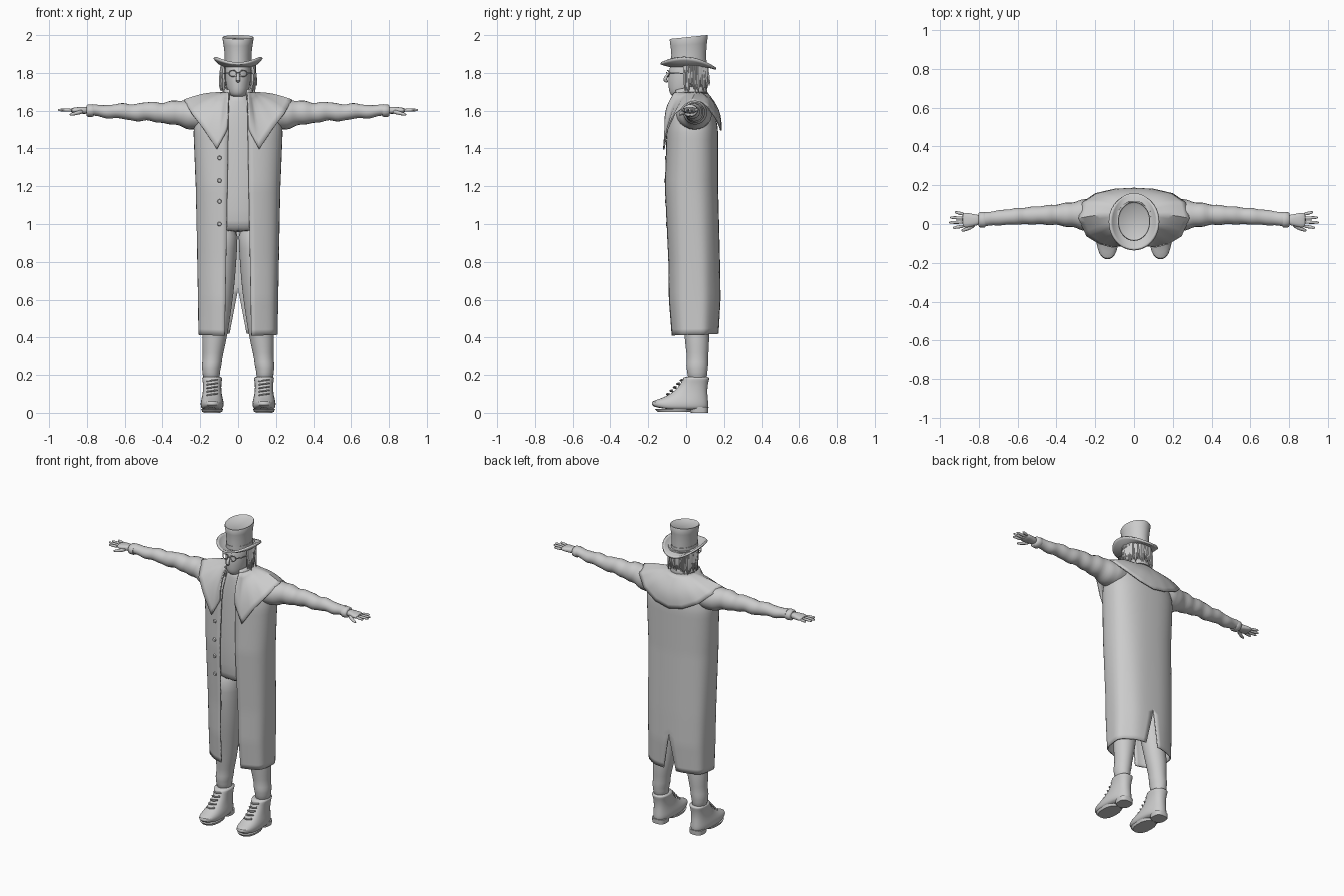
import bpy, bmesh, math, random
from mathutils import Vector, Matrix

cube = bpy.data.objects.get("Cube")
if cube:
    bpy.data.objects.remove(cube)
random.seed(4)

clay = bpy.data.materials.new("light grey")
clay.use_nodes = True
GREY = (0.6, 0.6, 0.6, 1)
clay.diffuse_color = GREY
clay.node_tree.nodes["Principled BSDF"].inputs["Base Color"].default_value = GREY
made = []


def finish(name, bm, subsurf=0, thick=0):
    bmesh.ops.remove_doubles(bm, verts=bm.verts, dist=0.0001)
    bmesh.ops.recalc_face_normals(bm, faces=bm.faces)
    mesh = bpy.data.meshes.new(name)
    bm.to_mesh(mesh)
    bm.free()
    mesh.materials.append(clay)
    obj = bpy.data.objects.new(name, mesh)
    bpy.context.collection.objects.link(obj)
    if thick:
        mod = obj.modifiers.new("thickness", 'SOLIDIFY')
        mod.thickness, mod.offset = thick, 0
    if subsurf:
        obj.modifiers.new("smooth", 'SUBSURF').levels = subsurf
        obj.modifiers["smooth"].render_levels = subsurf
    made.append(obj)
    return obj


def bridge(bm, rows, closed=True, caps=True):
    """Skin a list of point rows with quads."""
    vs = [[bm.verts.new(p) for p in row] for row in rows]
    n = len(vs[0])
    for a, b in zip(vs, vs[1:]):
        for i in range(n if closed else n - 1):
            j = (i + 1) % n
            bm.faces.new((a[i], a[j], b[j], b[i]))
    if caps:
        bm.faces.new(vs[0])
        bm.faces.new(vs[-1])


def spow(v, p):
    return math.copysign(abs(v) ** p, v)


def ring(c, a, b, n=20, p=1.0):
    """Superellipse around c with half axes a and b."""
    c, a, b = Vector(c), Vector(a), Vector(b)
    ts = [2 * math.pi * i / n for i in range(n)]
    return [c + a * spow(math.cos(t), p) + b * spow(math.sin(t), p) for t in ts]


def level(x, z, rx, front, back, p=1.0, n=20):
    return ring((x, (front + back) / 2, z), (rx, 0, 0), (0, (back - front) / 2, 0), n, p)


def tube(bm, pts, radii, n=6):
    pts = [Vector(p) for p in pts]
    rows = []
    for i, p in enumerate(pts):
        d = (pts[min(i + 1, len(pts) - 1)] - pts[max(i - 1, 0)]).normalized()
        a = d.orthogonal().normalized()
        ref = Vector((0, 0, 1)) if abs(d.z) < 0.7 else Vector((0, 1, 0))
        a = d.cross(ref).normalized()
        rows.append(ring(p, a * radii[i], d.cross(a) * radii[i], n))
    bridge(bm, rows)


def table(rows, x):
    """Linear lookup in rows sorted by their first column."""
    x = min(max(x, rows[0][0]), rows[-1][0])
    for a, b in zip(rows, rows[1:]):
        if x <= b[0]:
            t = (x - a[0]) / (b[0] - a[0])
            return [u + (v - u) * t for u, v in zip(a, b)][1:]


# ---- long coat: open front, slit at the back ----
COAT = [(0.41, .205, -.075, .168), (0.6, .208, -.09, .178), (0.8, .212, -.092, .175),
        (1.2, .22, -.11, .165), (1.5, .232, -.1, .165), (1.58, .215, -.088, .15),
        (1.63, .17, -.065, .125), (1.67, .09, -.055, .1)]
POW = 0.8


def coat_point(side, z, t):
    rx, front, back = table(COAT, z)
    edge = .048 + .022 * (1.67 - z) / 1.26
    gap = max(0, (.65 - z) / .24) * .045
    lo = math.asin((edge / rx) ** (1 / POW))
    hi = math.pi - math.asin((gap / rx) ** (1 / POW))
    a = lo + (hi - lo) * t
    low = max(0, (1.3 - z) / 0.9)
    fold = 1 + .025 * low * math.sin(a * 7 + side) * math.sin(a)
    y = (front + back) / 2 - (back - front) / 2 * spow(math.cos(a), POW) * fold
    return Vector((side * rx * spow(math.sin(a), POW) * fold, y, z + .02 * t * max(0, low - .5)))


bm = bmesh.new()
for side in (-1, 1):
    bridge(bm, [[coat_point(side, .41 + 1.26 * r / 40, c / 24) for c in range(25)]
                for r in range(41)], closed=False, caps=False)
finish("long_coat", bm, thick=.008)

bm = bmesh.new()
for z in (1.0, 1.12, 1.23, 1.35):
    p = coat_point(-1, z, .015)
    bmesh.ops.create_cone(bm, cap_ends=True, segments=12, radius1=.012, radius2=.009, depth=.01,
                          matrix=Matrix.Translation((-.098, p.y - .004, z)) @ Matrix.Rotation(math.pi / 2, 4, 'X'))
finish("coat_buttons", bm)

# ---- shoulder cape with pointed lapels ----
EDGE = [(.055, -.108, 1.5), (.112, -.118, 1.395), (.18, -.1, 1.5), (.245, -.06, 1.585),
        (.285, .03, 1.655), (.265, .11, 1.625), (.2, .155, 1.565), (.1, .178, 1.515), (0, .183, 1.495)]
bm = bmesh.new()
for side in (-1, 1):
    rows = []
    for k in range(9):
        t = k / 8
        row = []
        for i in range(33):
            f = i / 4
            e = Vector(table([(j, *p) for j, p in enumerate(EDGE)], f))
            a = math.radians(38 + (180 - 38) * f / 8)
            neck = Vector((.08 * math.sin(a), .015 - .095 * math.cos(a), 1.695))
            p = neck.lerp(e, t)
            p.y -= .025 * math.sin(math.pi * t) * math.cos(a)
            p.z += .012 * math.sin(math.pi * t) * math.sin(a)
            row.append((side * p.x, p.y, p.z))
        rows.append(row)
    bridge(bm, rows, closed=False, caps=False)
finish("shoulder_cape", bm, thick=.008)

# standing collar, open at the throat
bm = bmesh.new()
rows = []
for z, rx, ry in ((1.66, .082, .098), (1.695, .076, .09), (1.725, .07, .085)):
    angles = [math.radians(38 + 284 * i / 28) for i in range(29)]
    rows.append([(rx * math.sin(a), .015 - ry * math.cos(a), z - .02 * math.cos(a)) for a in angles])
bridge(bm, rows, closed=False, caps=False)
finish("standing_collar", bm, thick=.008)

# ---- shirt and neck ----
bm = bmesh.new()
bridge(bm, [level(0, *r, p=.85) for r in (
    (.955, .165, -.075, .13), (1.0, .17, -.085, .135), (1.15, .175, -.092, .135), (1.35, .18, -.085, .135),
    (1.52, .17, -.078, .13), (1.6, .13, -.07, .11), (1.65, .07, -.062, .09), (1.7, .058, -.055, .08))])
finish("shirt", bm, 1)

# ---- legs and boots ----
for side, word in ((-1, "right"), (1, "left")):
    bm = bmesh.new()
    rows = []
    for x, z, rx, front, back in ((.14, .16, .045, .01, .11), (.143, .22, .046, .005, .112),
                                  (.14, .25, .054, -.002, .118), (.135, .29, .051, .005, .115),
                                  (.13, .35, .06, -.004, .122), (.122, .42, .068, -.01, .122),
                                  (.108, .55, .074, -.03, .12), (.096, .7, .082, -.055, .12),
                                  (.088, .88, .084, -.07, .125), (.08, 1.0, .085, -.07, .12)):
        rows.append(level(side * x, z, rx, front, back))
    bridge(bm, rows)
    finish(word + "_trouser_leg", bm, 1)

    bm = bmesh.new()
    rows = [level(side * .137, *r, p=.85, n=24) for r in (
        (.014, .05, -.165, .112), (.03, .06, -.185, .118), (.05, .062, -.183, .118), (.07, .058, -.15, .116),
        (.09, .053, -.1, .114), (.115, .049, -.062, .112), (.15, .048, -.03, .115), (.18, .053, -.018, .122),
        (.192, .056, -.016, .126))]
    for row in rows:
        for p in row:
            p.z += .012 * max(0, (-p.y - .1) / .08) if p.z < .06 else 0
    bridge(bm, rows)
    finish(word + "_boot", bm, 1)

    bm = bmesh.new()
    bridge(bm, [level(side * .137, *r, p=.7) for r in ((0, .045, .025, .116), (.03, .048, .02, .118))])
    bridge(bm, [level(side * .137, *r, p=.85) for r in ((.004, .052, -.15, .02), (.02, .058, -.165, .03))])
    finish(word + "_boot_sole", bm)

    bm = bmesh.new()
    for i in range(5):
        y, z = -.098 + .018 * i, .098 + .0185 * i
        tube(bm, [(side * .137 + u * .028, y + .012 * u * u - .004, z + .004 * u) for u in (-1, 0, 1)], [.005] * 3)
    finish(word + "_boot_laces", bm)

# ---- sleeves and hands ----
ARM = [(.14, .035, 1.575, .09, .08), (.22, .045, 1.578, .092, .08), (.3, .048, 1.583, .068, .069),
       (.4, .048, 1.592, .053, .054), (.5, .045, 1.593, .046, .048), (.6, .04, 1.594, .042, .041),
       (.7, .032, 1.598, .038, .034), (.77, .025, 1.6, .035, .029)]
for side, word in ((-1, "right"), (1, "left")):
    bm = bmesh.new()
    rows = []
    for i in range(43):
        x = .14 + .63 * i / 42
        y, z, ry, rz = table(ARM, x)
        k = 1 + .04 * math.sin(x * 75) * min(1, (x - .14) * 5)
        rows.append(ring((side * x, y, z + .004 * math.sin(x * 43)), (0, ry * k, 0), (0, 0, rz * k)))
    bridge(bm, rows)
    finish(word + "_sleeve", bm)

    bm = bmesh.new()
    bridge(bm, [ring((side * x, .022, 1.6), (0, r * 1.2, 0), (0, 0, r))
                for x, r in ((.765, .031), (.775, .034), (.797, .032), (.803, .026))])
    finish(word + "_cuff", bm)

    bm = bmesh.new()
    bridge(bm, [ring((side * x, y, 1.602), (0, w, 0), (0, 0, h), 16, .8) for x, y, w, h in (
        (.79, .022, .026, .02), (.825, .02, .03, .019), (.86, .02, .04, .016), (.888, .02, .038, .011))])
    for y0, y1, tip in ((-.01, -.02, .935), (.01, .008, .955), (.03, .034, .95), (.05, .062, .925)):
        tube(bm, [(side * (.875 + (tip - .875) * t), y0 + (y1 - y0) * t, 1.602 + .002 * t)
                  for t in (0, .5, .9, 1)], [.0095, .009, .0075, .003], 8)
    tube(bm, [(side * x, y, z) for x, y, z in (
        (.82, .0, 1.597), (.85, -.022, 1.588), (.88, -.032, 1.581), (.892, -.034, 1.579))],
         [.014, .011, .009, .004], 8)
    finish(word + "_hand", bm, 1)

# ---- head ----
bm = bmesh.new()
bridge(bm, [level(0, *r) for r in (
    (1.672, .025, -.065, .0), (1.682, .046, -.082, .04), (1.705, .057, -.092, .07), (1.735, .064, -.094, .088),
    (1.765, .068, -.096, .098), (1.8, .07, -.092, .102), (1.84, .068, -.088, .1), (1.87, .05, -.06, .08))])
finish("head", bm, 1)

bm = bmesh.new()
tube(bm, [(0, -.088, 1.802), (0, -.105, 1.78), (0, -.115, 1.762), (0, -.095, 1.75)], [.007, .01, .014, .008], 8)
finish("nose", bm, 1)

bm = bmesh.new()
for side in (-1, 1):
    bmesh.ops.create_uvsphere(bm, u_segments=10, v_segments=8, radius=1, matrix=Matrix.Translation(
        (side * .072, .01, 1.775)) @ Matrix.Diagonal((.008, .015, .025, 1)))
finish("ears", bm)

bm = bmesh.new()
for side in (-1, 1):
    pts = [(side * .028 + .02 * math.cos(a), -.098 + .008 * abs(math.cos(a)), 1.797 + .017 * math.sin(a))
           for a in [i * math.pi / 8 for i in range(17)]]
    tube(bm, pts, [.003] * 17)
    tube(bm, [(side * .047, -.09, 1.8), (side * .07, -.06, 1.8), (side * .076, .01, 1.795)], [.003] * 3)
tube(bm, [(-.01, -.1, 1.8), (0, -.104, 1.803), (.01, -.1, 1.8)], [.003] * 3)
finish("spectacles", bm)

bm = bmesh.new()
for i in range(34):
    a = math.radians(68 + 224 * i / 33)
    end = random.uniform(1.69, 1.735)
    flare = random.uniform(.95, 1.18)
    pts = []
    for t in (0, .3, .6, .85, 1):
        k = 1 + (flare - 1) * t + .03 * math.sin(t * 5 + i)
        pts.append((.083 * k * math.sin(a), .025 - .083 * k * math.cos(a), 1.85 + (end - 1.85) * t))
    tube(bm, pts, [.01, .011, .01, .007, .002])
finish("hair_strands", bm)

# ---- top hat ----
bm = bmesh.new()
rows = []
for z, rx, ry in ((1.835, .07, .093), (1.85, .071, .093), (1.9, .071, .092), (1.95, .077, .096),
                  (1.985, .083, .101), (1.99, .081, .098), (1.984, .074, .09)):
    row = ring((0, .014, z), (rx, 0, 0), (0, ry, 0), 40)
    for p in row:
        p.z += .1 * (p.y - .014) * (z - 1.835) / .15
    rows.append(row)
bridge(bm, rows)
finish("hat_crown", bm)

bm = bmesh.new()
bridge(bm, [ring((0, .014, z), (.073, 0, 0), (0, .095, 0), 40) for z in (1.845, 1.868)])
finish("hat_band", bm)

bm = bmesh.new()
rows = []
for k in range(7):
    t = k / 6
    row = ring((0, .012, 1.836), (.066 + .06 * t, 0, 0), (0, .09 + .056 * t, 0), 40)
    for p in row:
        s = (p.x / .126) ** 2
        p.z += .045 * s * t - .1 * (p.y - .012) * t
    rows.append(row)
bridge(bm, rows, caps=False)
finish("hat_brim", bm, thick=.012)

# ---- smooth shading with sharp edges kept ----
bpy.ops.object.select_all(action='DESELECT')
for obj in made:
    obj.select_set(True)
bpy.context.view_layer.objects.active = made[0]
bpy.ops.object.shade_smooth_by_angle(angle=math.radians(45))
